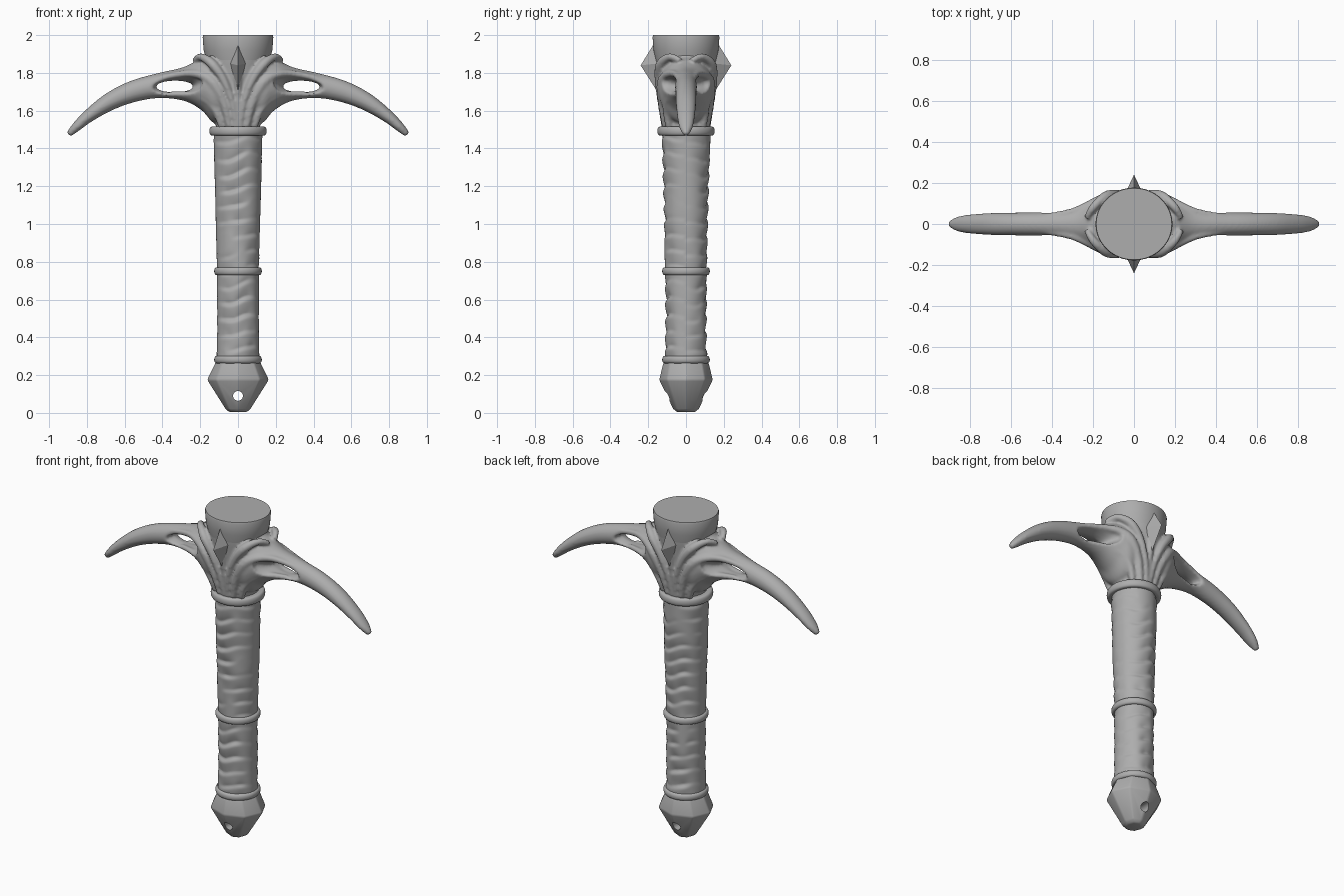
import bpy, bmesh, math
from mathutils import Vector, noise

if "Cube" in bpy.data.objects:
    bpy.data.objects.remove(bpy.data.objects["Cube"])

GREY = (0.42, 0.42, 0.42, 1)
mat = bpy.data.materials.new("plain grey")
mat.use_nodes = True
mat.diffuse_color = GREY
mat.node_tree.nodes["Principled BSDF"].inputs["Base Color"].default_value = GREY
TAU = math.tau


def add(name, mesh):
    ob = bpy.data.objects.new(name, mesh)
    bpy.context.collection.objects.link(ob)
    mesh.materials.clear()
    mesh.materials.append(mat)
    return ob


def loft(name, rings):
    """Skin a list of equal rings of points and cap both ends."""
    bm = bmesh.new()
    rows = [[bm.verts.new(p) for p in ring] for ring in rings]
    for a, b in zip(rows, rows[1:]):
        for i in range(len(a)):
            j = (i + 1) % len(a)
            bm.faces.new((a[i], a[j], b[j], b[i]))
    bm.faces.new(rows[0][::-1])
    bm.faces.new(rows[-1])
    bmesh.ops.recalc_face_normals(bm, faces=bm.faces)
    mesh = bpy.data.meshes.new(name)
    bm.to_mesh(mesh)
    bm.free()
    return add(name, mesh)


def lathe(name, profile, sides=64, turn=0.0):
    """Profile rows are (x radius, y radius, height)."""
    angles = [TAU * (i + turn) / sides for i in range(sides)]
    return loft(name, [[(rx * math.cos(a), ry * math.sin(a), z) for a in angles]
                       for rx, ry, z in profile])


def spline(rows, steps=6):
    """Smooth interpolation through rows of numbers."""
    rows = [Vector(r) for r in rows]
    out = []
    for i in range(len(rows) - 1):
        a, b, c, d = (rows[max(0, min(k, len(rows) - 1))] for k in range(i - 1, i + 3))
        for s in range(steps):
            t = s / steps
            out.append(0.5 * (2 * b + (c - a) * t + (2 * a - 5 * b + 4 * c - d) * t * t
                              + (3 * b - a - 3 * c + d) * t ** 3))
    return out + [rows[-1]]


def bake(ob):
    """Apply the modifiers of an object."""
    graph = bpy.context.evaluated_depsgraph_get()
    mesh = bpy.data.meshes.new_from_object(ob.evaluated_get(graph))
    ob.modifiers.clear()
    ob.data = mesh


def cut(ob, cutter):
    mod = ob.modifiers.new("cut", "BOOLEAN")
    mod.operation, mod.solver, mod.object = "DIFFERENCE", "EXACT", cutter
    bake(ob)
    bpy.data.objects.remove(cutter)


def select(objs):
    bpy.ops.object.select_all(action="DESELECT")
    for o in objs:
        o.select_set(True)
    bpy.context.view_layer.objects.active = objs[0]


def smooth(ob, angle=40):
    select([ob])
    bpy.ops.object.shade_smooth_by_angle(angle=math.radians(angle))


def tube(name, rows):
    """Tapered rib through rows of (x, y, z, radius)."""
    cu = bpy.data.curves.new(name, "CURVE")
    cu.dimensions, cu.bevel_depth, cu.bevel_resolution = "3D", 1, 3
    cu.use_fill_caps = True
    sp = cu.splines.new("POLY")
    pts = spline(rows)
    sp.points.add(len(pts) - 1)
    for p, (x, y, z, r) in zip(sp.points, pts):
        p.co, p.radius = (x, y, z, 1), r
    tmp = bpy.data.objects.new(name, cu)
    bpy.context.collection.objects.link(tmp)
    graph = bpy.context.evaluated_depsgraph_get()
    mesh = bpy.data.meshes.new_from_object(tmp.evaluated_get(graph))
    bpy.data.objects.remove(tmp)
    return add(name, mesh)


# Grip with folded wrapping, deepest on the front and back
def grip_radius(a, z):
    r = 0.111 + 0.018 * max(0, (z - 0.75) / 0.7) + 0.004 * max(0, (0.4 - z) / 0.2)
    side = 0.25 + 0.75 * abs(math.sin(a)) ** 2
    patch = 0.5 + noise.noise((math.cos(a) * 1.5, math.sin(a) * 1.5, z * 5))
    wobble = noise.noise((math.cos(a), math.sin(a), z * 3)) * 0.25
    phase = (z / 0.085 - math.cos(a) * 0.45 * math.copysign(1, -math.sin(a)) * side + wobble) % 1
    fold = phase / 0.75 if phase < 0.75 else (1 - phase) / 0.25
    return r - 0.017 * side * max(0, min(1, patch)) * (1 - fold) ** 1.5


SIDES = 72
grip = loft("grip", [[(grip_radius(a, z) * math.cos(a), grip_radius(a, z) * math.sin(a), z)
                      for a in (TAU * i / SIDES for i in range(SIDES))]
                     for z in (0.22 + 1.28 * k / 160 for k in range(161))])
smooth(grip, 60)

# Binding rings
for name, z, r, h in (("upper_ring", 1.492, 0.152, 0.024), ("middle_ring", 0.75, 0.126, 0.021),
                      ("lower_ring", 0.282, 0.126, 0.02)):
    prof = []
    for k in range(13):
        t = math.pi * k / 12
        rr = r - 0.02 + 0.02 * math.sin(t) ** 0.6
        prof.append((rr, rr, z - h * math.cos(t)))
    smooth(lathe(name, prof), 60)

# Faceted pommel with a lanyard hole
pommel = lathe("pommel", [(0.045, 0.05, 0.004), (0.068, 0.07, 0.022), (0.165, 0.143, 0.175),
                          (0.128, 0.125, 0.25), (0.115, 0.115, 0.28)], 8, 0)
bev = pommel.modifiers.new("bevel", "BEVEL")
bev.width, bev.segments = 0.008, 2
bake(pommel)
drill = lathe("hole_cutter", [(0.026, 0.026, -0.3), (0.026, 0.026, 0.3)], 24)
drill.rotation_euler.x = math.pi / 2
drill.location.z = 0.09
cut(pommel, drill)
smooth(pommel, 25)

# Core of the head
parts = [lathe("head", [(0.115, 0.118, 1.49), (0.12, 0.125, 1.58), (0.14, 0.142, 1.72),
                        (0.165, 0.16, 1.85), (0.178, 0.17, 1.95)])]

# Horns: rows are top x, top z, bottom x, bottom z, half depth
HORN = [(0.0, 1.86, 0.0, 1.53, 0.12), (0.12, 1.90, 0.12, 1.53, 0.145), (0.2, 1.875, 0.19, 1.60, 0.125),
        (0.29, 1.83, 0.28, 1.65, 0.09), (0.42, 1.80, 0.41, 1.667, 0.062), (0.57, 1.757, 0.54, 1.647, 0.056),
        (0.7, 1.69, 0.66, 1.605, 0.054), (0.81, 1.60, 0.77, 1.545, 0.047),
        (0.875, 1.53, 0.84, 1.495, 0.036), (0.907, 1.485, 0.885, 1.463, 0.014)]
for s in (1, -1):
    rings = []
    for tx, tz, bx, bz, d in spline(HORN):
        ring = []
        for i in range(32):
            a = TAU * i / 32
            f = 0.5 + 0.5 * math.sin(a)
            ring.append((s * (bx + (tx - bx) * f), d * math.cos(a), bz + (tz - bz) * f))
        rings.append(ring)
    horn = loft("horn", rings)
    # Slot that flares open toward the front and back
    slot = []
    for k in range(-6, 7):
        y = k * 0.025
        grow = min(1, abs(y) / 0.1) ** 1.5
        ring = []
        for i in range(32):
            a = TAU * i / 32
            ring.append((s * (0.335 + (0.098 + 0.05 * grow) * math.cos(a)), y,
                         1.728 - 0.02 * math.cos(a) * grow + (0.03 + 0.035 * grow) * math.sin(a)))
        slot.append(ring)
    cut(horn, loft("slot_cutter", slot))
    parts.append(horn)

# Ribs sweeping up from the ring, mirrored to all four quarters
RIBS = [[(0.012, -0.118, 1.51, 0.012), (0.03, -0.135, 1.64, 0.016), (0.075, -0.146, 1.76, 0.021),
         (0.135, -0.135, 1.845, 0.026), (0.195, -0.085, 1.885, 0.02), (0.23, -0.03, 1.865, 0.016)],
        [(0.045, -0.11, 1.51, 0.016), (0.075, -0.125, 1.64, 0.024), (0.13, -0.128, 1.745, 0.028),
         (0.2, -0.10, 1.79, 0.024), (0.3, -0.06, 1.795, 0.018), (0.44, -0.035, 1.765, 0.014)],
        [(0.085, -0.09, 1.51, 0.018), (0.115, -0.1, 1.6, 0.024), (0.17, -0.09, 1.66, 0.024),
         (0.25, -0.06, 1.685, 0.018), (0.36, -0.03, 1.69, 0.012)]]
for sy in (1, -1):
    for sx in (1, -1):
        for rib in RIBS:
            parts.append(tube("rib", [(sx * x, sy * y, z, r) for x, y, z, r in rib]))
    parts.append(tube("spine", [(0, sy * 0.118, 1.51, 0.01), (0, sy * 0.135, 1.66, 0.014),
                                (0, sy * 0.155, 1.8, 0.018), (0, sy * 0.165, 1.93, 0.012)]))

# Fuse the head, horns and ribs into one sculpted surface
select(parts)
bpy.ops.object.join()
head = bpy.context.view_layer.objects.active
head.name = "horned_head"
rem = head.modifiers.new("fuse", "REMESH")
rem.mode, rem.voxel_size = "VOXEL", 0.0085
sm = head.modifiers.new("soften", "SMOOTH")
sm.factor, sm.iterations = 0.5, 5
bake(head)
head.data.materials.clear()
head.data.materials.append(mat)
smooth(head, 80)

# Flat striking cap
cap = lathe("cap", [(0.165, 0.16, 1.86), (0.182, 0.172, 1.92), (0.187, 0.177, 1.99), (0.184, 0.174, 2.0)])
smooth(cap, 50)

# Pointed studs on the front and back
for name, s in (("front_stud", -1), ("back_stud", 1)):
    bm = bmesh.new()
    base = [bm.verts.new(p) for p in ((0, s * 0.16, 1.97), (0.042, s * 0.15, 1.85),
                                      (0, s * 0.145, 1.69), (-0.042, s * 0.15, 1.85))]
    tip = bm.verts.new((0, s * 0.24, 1.84))
    for i in range(4):
        bm.faces.new((base[i], base[(i + 1) % 4], tip))
    bm.faces.new(base)
    bmesh.ops.recalc_face_normals(bm, faces=bm.faces)
    mesh = bpy.data.meshes.new(name)
    bm.to_mesh(mesh)
    bm.free()
    add(name, mesh)
